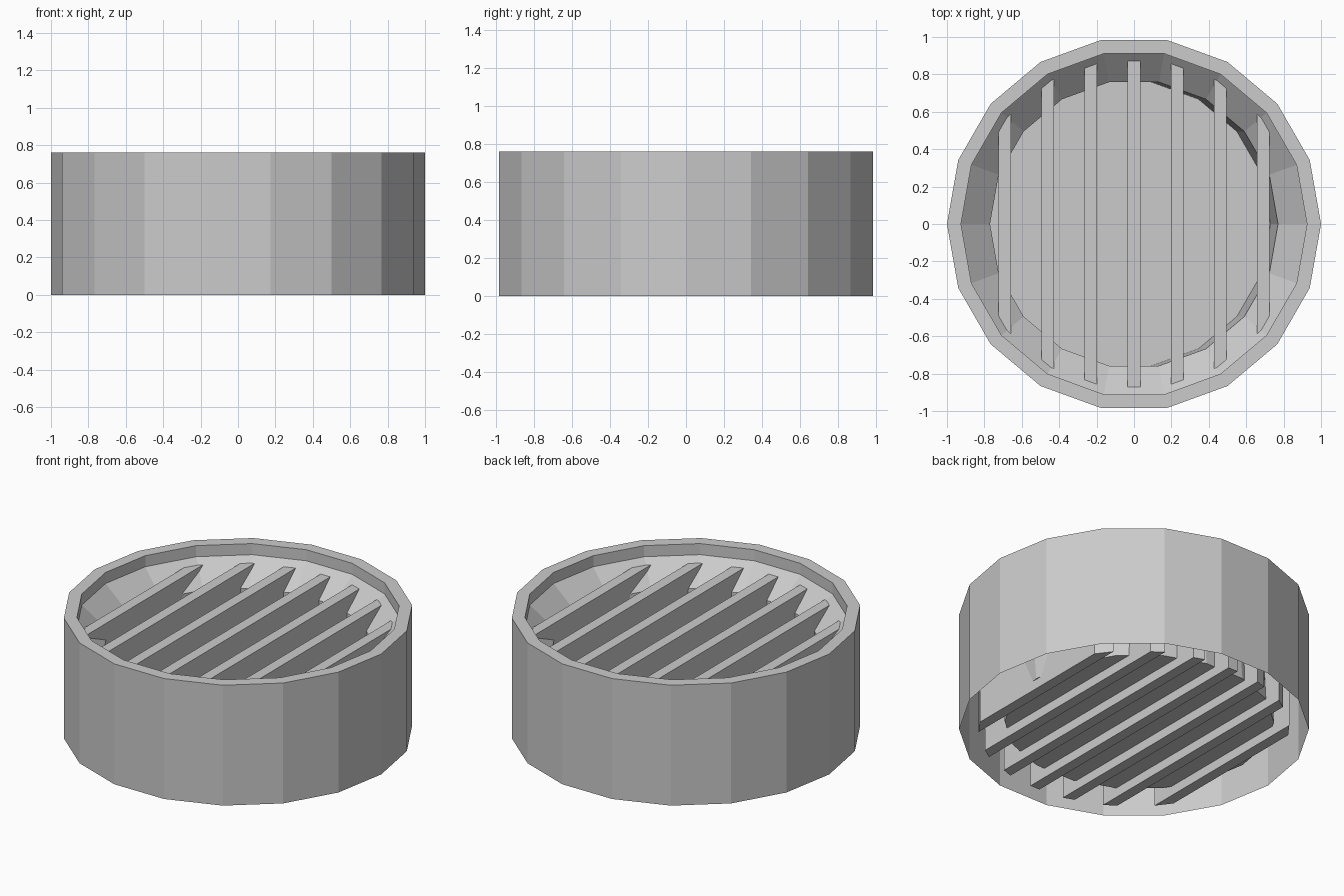
import bpy, bmesh, math

if "Cube" in bpy.data.objects:
    bpy.data.objects.remove(bpy.data.objects["Cube"])

N = 18


def finish(name, bm):
    mesh = bpy.data.meshes.new(name)
    bm.to_mesh(mesh)
    bm.free()
    obj = bpy.data.objects.new(name, mesh)
    bpy.context.collection.objects.link(obj)
    return obj


def ring_point(r, i):
    a = 2 * math.pi * i / N
    return r * math.cos(a), r * math.sin(a)


def edge_y(r, x):
    """Half depth of the 18-sided outline of radius r at a given x."""
    pts = [ring_point(r, i) for i in range(N // 2 + 1)]
    for (x1, y1), (x0, y0) in zip(pts, pts[1:]):
        if x0 <= x <= x1:
            return y0 + (y1 - y0) * (x - x0) / (x1 - x0)
    return 0


# Housing: open-bottomed outer wall, rim, sloped shoulder, skewed well and floor
# Each ring is radius, height, x shift
profile = [(1, 0, 0), (1, .76, 0), (.925, .76, 0), (.925, .69, 0),
           (.77, .55, 0), (.77, .065, -.04)]
bm = bmesh.new()
rings = []
for r, z, dx in profile:
    ring = []
    for i in range(N):
        x, y = ring_point(r, i)
        ring.append(bm.verts.new((x + dx, y, z)))
    rings.append(ring)
for a, b in zip(rings, rings[1:]):
    for i in range(N):
        j = (i + 1) % N
        bm.faces.new((a[i], a[j], b[j], b[i]))
bm.faces.new(rings[-1])
finish("housing", bm)

# Slats: upright fins running front to back, ends trimmed to the round outline
for k in range(-3, 4):
    xc, h = k * .23, .0335
    xs = [xc - h, xc + h]
    if k == 0:
        xs = [-h, h]
    ys = [edge_y(.895, x) for x in xs]
    outline = [(xs[0], -ys[0]), (xs[1], -ys[1]), (xs[1], ys[1]), (xs[0], ys[0])]
    bm = bmesh.new()
    low = [bm.verts.new((x, y, .005)) for x, y in outline]
    top = [bm.verts.new((x, y, .655)) for x, y in outline]
    bm.faces.new(low[::-1])
    bm.faces.new(top)
    for i in range(4):
        j = (i + 1) % 4
        bm.faces.new((low[i], low[j], top[j], top[i]))
    finish("slat_%d" % (k + 4), bm)
